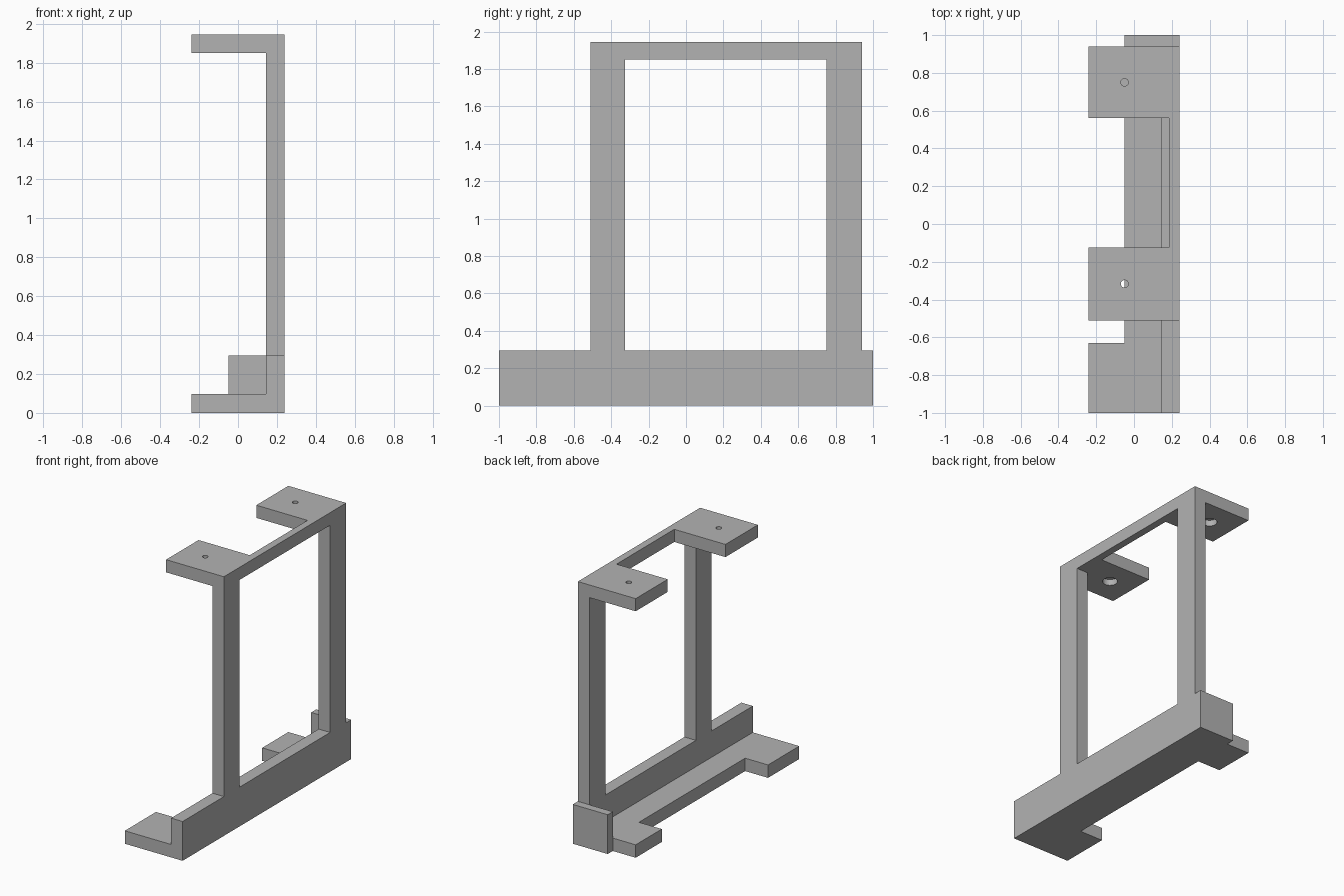
import bpy
import bmesh

default = bpy.data.objects.get("Cube")
if default:
    bpy.data.objects.remove(default, do_unlink=True)

# Single plain grey
grey = bpy.data.materials.new("plain_grey")
grey.use_nodes = True
colour = (0.45, 0.45, 0.45, 1)
grey.diffuse_color = colour
grey.node_tree.nodes["Principled BSDF"].inputs["Base Color"].default_value = colour

# Shared dimensions
OUTER, INNER, STRIP, TIP = 0.24, 0.145, -0.05, -0.24   # x levels
THICK, WALL_TOP = 0.097, 0.295                         # z levels of the base
TOP, UNDER = 1.945, 1.85                               # z levels of the top
FRONT, PLATE_BACK, BACK = -1.0, 0.94, 1.0              # y levels


def extrude(name, profile, y0, y1):
    """Sweep an x-z profile from y0 to y1."""
    bm = bmesh.new()
    face = bm.faces.new([bm.verts.new((x, y0, z)) for x, z in profile])
    new = bmesh.ops.extrude_face_region(bm, geom=[face])["geom"]
    verts = [v for v in new if isinstance(v, bmesh.types.BMVert)]
    bmesh.ops.translate(bm, verts=verts, vec=(0, y1 - y0, 0))
    bmesh.ops.recalc_face_normals(bm, faces=bm.faces)
    mesh = bpy.data.meshes.new(name)
    bm.to_mesh(mesh)
    bm.free()
    mesh.materials.append(grey)
    obj = bpy.data.objects.new(name, mesh)
    bpy.context.collection.objects.link(obj)
    return obj


def box(name, x0, x1, y0, y1, z0, z1):
    return extrude(name, [(x0, z0), (x1, z0), (x1, z1), (x0, z1)], y0, y1)


def drill(obj, radius, x, y, z0, z1):
    """Cut a round vertical hole and discard the cutter."""
    bpy.ops.mesh.primitive_cylinder_add(vertices=32, radius=radius, depth=z1 - z0,
                                        location=(x, y, (z0 + z1) / 2))
    cutter = bpy.context.object
    cutter.hide_render = True
    cutter.data.materials.append(grey)
    mod = obj.modifiers.new("hole", 'BOOLEAN')
    mod.operation, mod.solver, mod.object = 'DIFFERENCE', 'EXACT', cutter
    bpy.context.view_layer.objects.active = obj
    bpy.ops.object.modifier_apply(modifier=mod.name)
    bpy.data.objects.remove(cutter, do_unlink=True)


# Base: L-shaped rail, closing plate at the back, two feet
extrude("base_rail", [(STRIP, 0), (OUTER, 0), (OUTER, WALL_TOP), (INNER, WALL_TOP),
                      (INNER, THICK), (STRIP, THICK)], FRONT, PLATE_BACK)
box("end_plate", STRIP, OUTER, PLATE_BACK, BACK, 0, WALL_TOP)
box("front_foot", TIP, STRIP, FRONT, -0.63, 0, THICK)
box("back_foot", TIP, STRIP, 0.63, PLATE_BACK, 0, THICK)

# Uprights and the thin rail joining them
box("front_upright", INNER, OUTER, -0.51, -0.325, WALL_TOP, UNDER)
box("back_upright", INNER, OUTER, 0.75, PLATE_BACK, WALL_TOP, UNDER)
box("top_rail", 0.185, OUTER, -0.125, 0.56, UNDER, TOP)

# Mounting plates with screw holes, counterbored from below
for name, y0, y1, hole_y in (("front_mount", -0.51, -0.125, -0.317),
                             ("back_mount", 0.56, PLATE_BACK, 0.75)):
    plate = box(name, TIP, OUTER, y0, y1, UNDER, TOP)
    drill(plate, 0.02, STRIP, hole_y, UNDER - 0.1, TOP + 0.1)
    drill(plate, 0.052, STRIP, hole_y, UNDER - 0.1, UNDER + 0.045)
